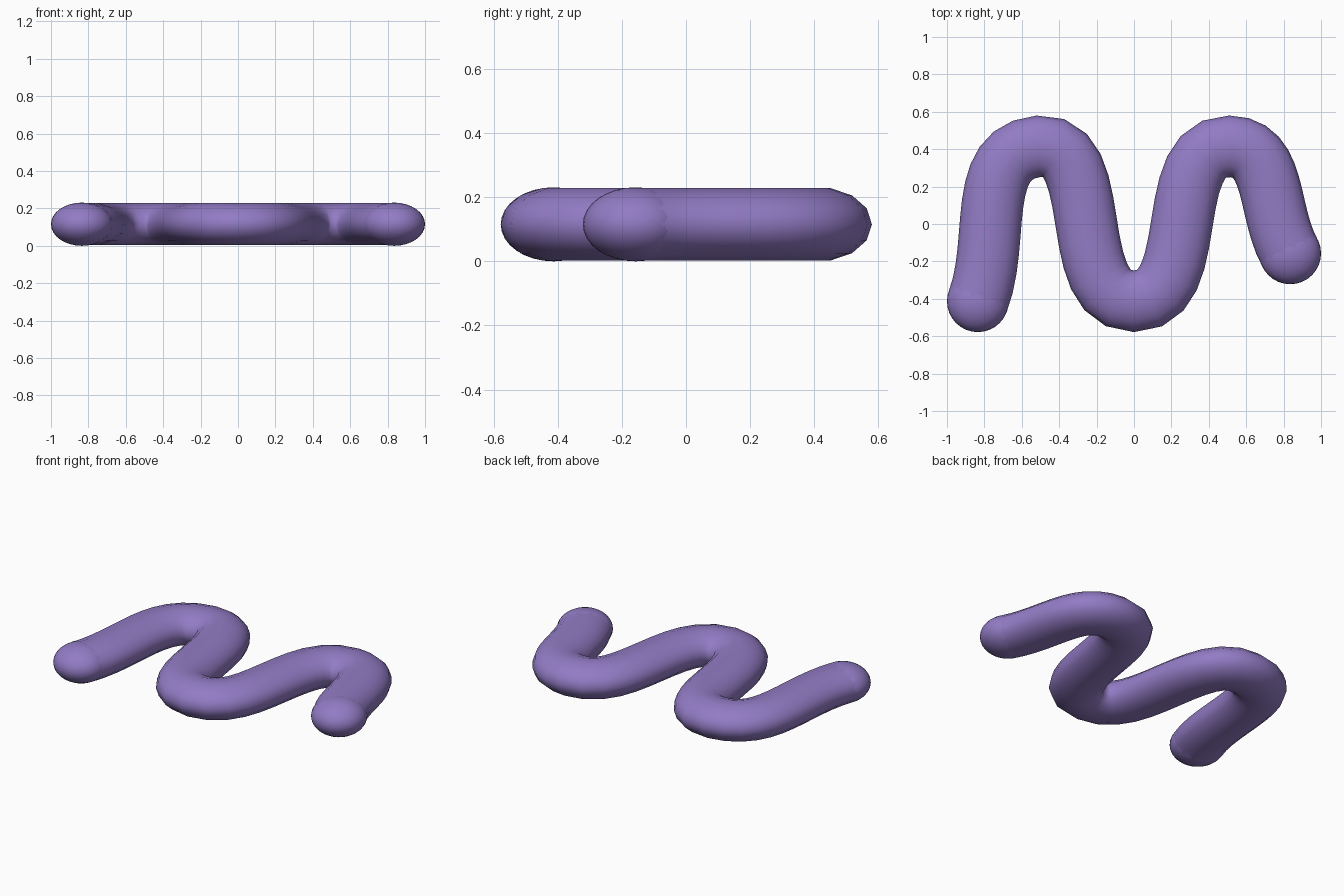
import bpy

if "Cube" in bpy.data.objects:
    bpy.data.objects.remove(bpy.data.objects["Cube"])

RADIUS, FLAT = 0.165, 0.7          # tube radius and vertical squash
HEIGHT = RADIUS * FLAT             # centre line height
POINTS = [(-0.835, -0.413), (-0.512, 0.415), (0, -0.413), (0.512, 0.415), (0.835, -0.157)]

mat = bpy.data.materials.new("purple")
mat.diffuse_color = (0.29, 0.2, 0.56, 1)
mat.use_nodes = True
mat.node_tree.nodes["Principled BSDF"].inputs["Base Color"].default_value = mat.diffuse_color

# Wavy body: bevelled bezier curve with automatic handles
curve = bpy.data.curves.new("wavy_body", "CURVE")
curve.dimensions = "3D"
curve.resolution_u = 12
curve.bevel_depth = RADIUS
curve.bevel_resolution = 5
spline = curve.splines.new("BEZIER")
spline.bezier_points.add(len(POINTS) - 1)
for bp, (x, y) in zip(spline.bezier_points, POINTS):
    bp.co = (x, y, 0)
    bp.handle_left_type = bp.handle_right_type = "AUTO"
body = bpy.data.objects.new("wavy_body", curve)
bpy.context.collection.objects.link(body)
body.location.z = HEIGHT
body.scale.z = FLAT
curve.materials.append(mat)
bpy.context.view_layer.objects.active = body
body.select_set(True)
bpy.ops.object.convert(target="MESH")
bpy.ops.object.shade_smooth()

# Rounded ends
for name, (x, y) in (("left_end", POINTS[0]), ("right_end", POINTS[-1])):
    bpy.ops.mesh.primitive_uv_sphere_add(segments=32, ring_count=16, radius=RADIUS,
                                         location=(x, y, HEIGHT))
    end = bpy.context.object
    end.name = name
    end.scale.z = FLAT
    end.data.materials.append(mat)
    bpy.ops.object.shade_smooth()
